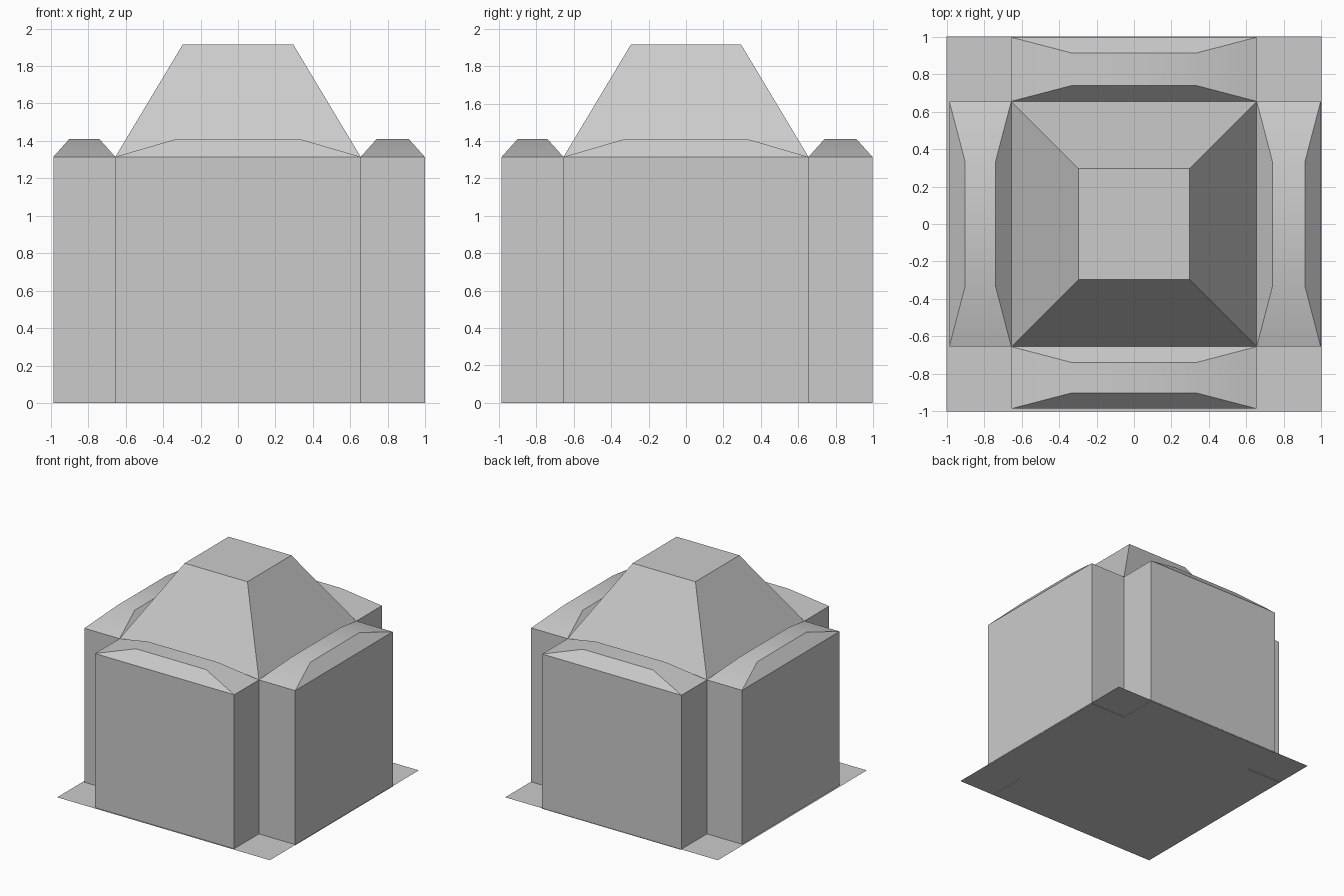
import bpy
import bmesh
import math
from mathutils import Matrix

cube = bpy.data.objects.get("Cube")
if cube:
    bpy.data.objects.remove(cube, do_unlink=True)

INNER = 0.655     # half width of each wing
EAVES = 1.315     # height of the walls
RIDGE = 1.41      # height of the wing roofs
TOP = 1.915       # height of the tower roof

grey = bpy.data.materials.new("light_grey")
grey.use_nodes = True
colour = (0.6, 0.6, 0.6, 1)
grey.diffuse_color = colour
grey.node_tree.nodes["Principled BSDF"].inputs["Base Color"].default_value = colour


def finish(name, bm, smooth=False):
    bmesh.ops.recalc_face_normals(bm, faces=bm.faces)
    mesh = bpy.data.meshes.new(name)
    bm.to_mesh(mesh)
    bm.free()
    mesh.materials.append(grey)
    obj = bpy.data.objects.new(name, mesh)
    bpy.context.collection.objects.link(obj)
    if smooth:
        bpy.ops.object.select_all(action="DESELECT")
        obj.select_set(True)
        bpy.context.view_layer.objects.active = obj
        bpy.ops.object.shade_smooth_by_angle(angle=math.radians(30))
    return obj


def loft(name, lower, upper, z0, z1, turn=0, smooth=False):
    """Hipped block between two rectangles given as (x0, x1, y0, y1)."""
    bm = bmesh.new()
    rings = []
    for (x0, x1, y0, y1), z in ((lower, z0), (upper, z1)):
        corners = ((x0, y0), (x1, y0), (x1, y1), (x0, y1))
        rings.append([bm.verts.new((x, y, z)) for x, y in corners])
    for ring in rings:
        bm.faces.new(ring)
    for i in range(4):
        j = (i + 1) % 4
        bm.faces.new((rings[0][i], rings[0][j], rings[1][j], rings[1][i]))
    bm.transform(Matrix.Rotation(turn, 4, "Z"))
    return finish(name, bm, smooth)


# Thin ground sheet
bm = bmesh.new()
bmesh.ops.create_grid(bm, x_segments=1, y_segments=1, size=1,
                      matrix=Matrix.Translation((0, 0, 0.006)))
finish("base_sheet", bm)

# Cross-shaped walls
near, far = -0.986, 0.997
a = INNER
outline = [(-a, near), (a, near), (a, -a), (far, -a), (far, a), (a, a),
           (a, far), (-a, far), (-a, a), (near, a), (near, -a), (-a, -a)]
bm = bmesh.new()
floor = bm.faces.new([bm.verts.new((x, y, 0)) for x, y in outline])
walls = bmesh.ops.extrude_face_region(bm, geom=[floor], use_keep_orig=True)
raised = [v for v in walls["geom"] if isinstance(v, bmesh.types.BMVert)]
bmesh.ops.translate(bm, verts=raised, vec=(0, 0, EAVES))
finish("cross_walls", bm)

# Low hipped roof on each wing
for name, reach, quarter in (("right", -near, 2), ("left", far, 0),
                             ("front", -near, 3), ("back", far, 1)):
    loft(name + "_wing_roof", (a, reach, -a, a), (0.74, reach - 0.085, -0.33, 0.33),
         EAVES, RIDGE, quarter * math.pi / 2, smooth=True)

# Tapered central tower roof
t = 0.295
loft("tower_roof", (-a, a, -a, a), (-t, t, -t, t), EAVES, TOP)
